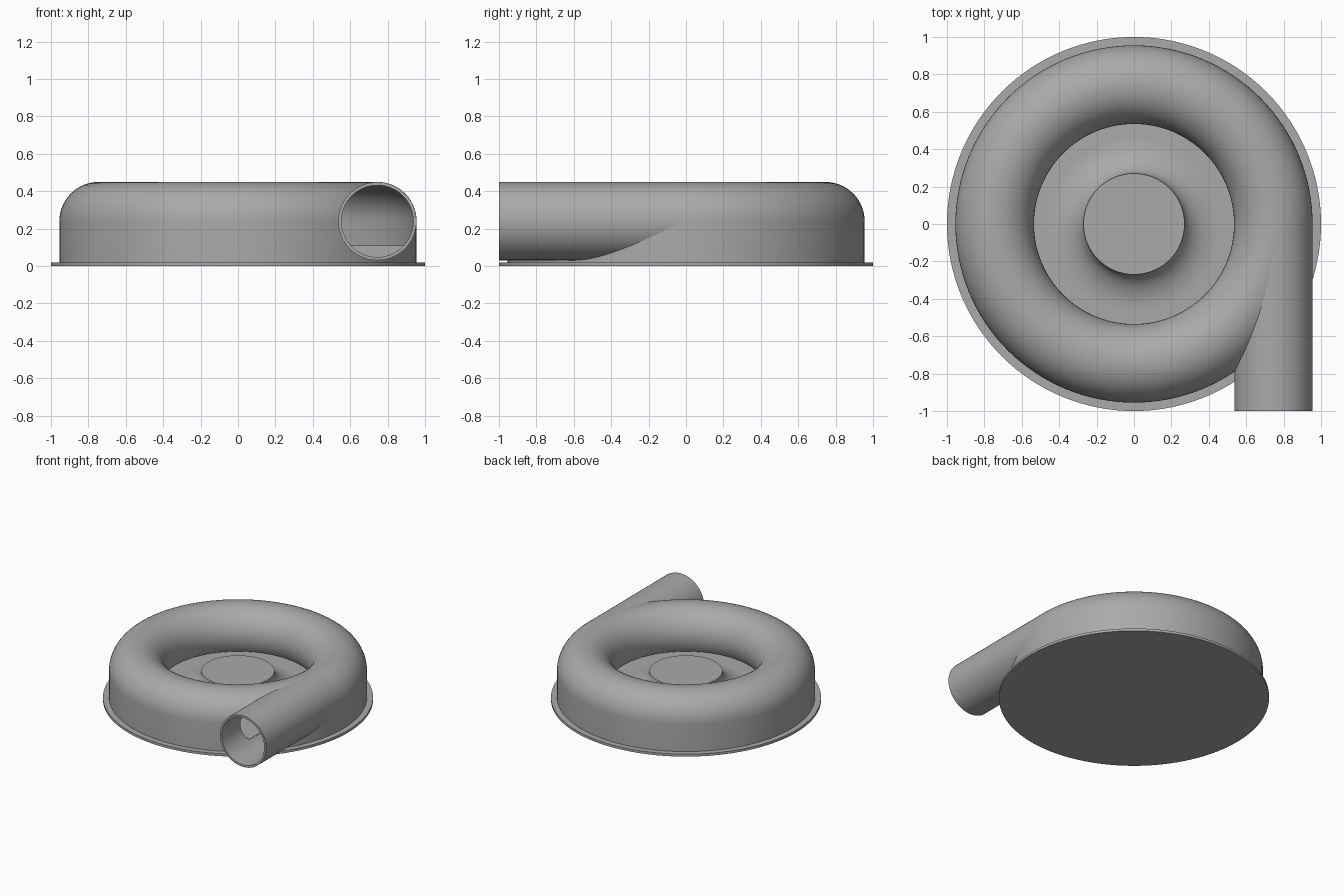
import bpy
import bmesh
from math import sin, cos, pi, radians

cube = bpy.data.objects.get("Cube")
if cube:
    bpy.data.objects.remove(cube, do_unlink=True)

metal = bpy.data.materials.new("grey metal")
metal.use_nodes = True
metal.diffuse_color = (0.4, 0.4, 0.4, 1)
metal.node_tree.nodes["Principled BSDF"].inputs["Base Color"].default_value = (0.4, 0.4, 0.4, 1)

RING, MID, TUBE, WALL = 0.745, 0.24, 0.21, 0.016   # ring radius, tube height, tube radius, wall
FLOOR, FLANGE_TOP, HUB_R, HUB_TOP = 0.11, 0.02, 0.27, 0.235
INNER = TUBE - WALL


def arc(radius, start, end, steps=32):
    """Points of the tube cross-section between two angles in degrees."""
    angles = [radians(start + (end - start) * i / steps) for i in range(steps + 1)]
    return [(RING + radius * cos(a), MID + radius * sin(a)) for a in angles]


def finish(name, bm):
    bmesh.ops.remove_doubles(bm, verts=bm.verts, dist=0.0001)
    bmesh.ops.recalc_face_normals(bm, faces=bm.faces)
    mesh = bpy.data.meshes.new(name)
    bm.to_mesh(mesh)
    bm.free()
    obj = bpy.data.objects.new(name, mesh)
    mesh.materials.append(metal)
    bpy.context.collection.objects.link(obj)
    return obj


def lathe(name, profile, segments=128):
    """Revolve a closed (radius, height) outline about z."""
    bm = bmesh.new()
    rings = [[bm.verts.new((r * cos(2 * pi * s / segments), r * sin(2 * pi * s / segments), z))
              for s in range(segments)] if r > 0 else [bm.verts.new((0, 0, z))] * segments
             for r, z in profile]
    for a, b in zip(rings, rings[1:] + rings[:1]):
        for s in range(segments):
            t = (s + 1) % segments
            corners = list(dict.fromkeys((a[s], a[t], b[t], b[s])))
            if len(corners) > 2:
                bm.faces.new(corners)
    return finish(name, bm)


def pipe(name, outer, inner, y0, y1, segments=96):
    """Straight round pipe along y; solid when inner is zero."""
    bm = bmesh.new()

    def loop(r, y):
        return [bm.verts.new((RING + r * cos(2 * pi * s / segments), y,
                              MID + r * sin(2 * pi * s / segments))) for s in range(segments)]

    loops = [loop(outer, y0), loop(outer, y1)]
    if inner:
        loops += [loop(inner, y1), loop(inner, y0)]
    else:
        for end in loops:
            bm.faces.new(end)
    pairs = zip(loops, loops[1:] + loops[:1]) if inner else [loops]
    for a, b in pairs:
        for s in range(segments):
            t = (s + 1) % segments
            bm.faces.new((a[s], a[t], b[t], b[s]))
    return finish(name, bm)


def subtract(obj, cutter):
    mod = obj.modifiers.new("cut", "BOOLEAN")
    mod.operation = "DIFFERENCE"
    mod.solver = "EXACT"
    mod.object = cutter
    bpy.context.view_layer.update()
    depsgraph = bpy.context.evaluated_depsgraph_get()
    result = bpy.data.meshes.new_from_object(obj.evaluated_get(depsgraph))
    obj.modifiers.clear()
    obj.data = result
    bpy.data.objects.remove(cutter, do_unlink=True)


# Mounting flange under the casing
flange = lathe("base_flange", [(0, 0), (1, 0), (1, FLANGE_TOP), (0, FLANGE_TOP)])

# Casing: hub with flared foot, inner floor, hollow ring with an inlet lip
FLARE = 0.2
flare = [(HUB_R + FLARE * (1 - cos(a)), HUB_TOP - (HUB_TOP - FLOOR) * sin(a))
         for a in [pi / 2 * i / 14 for i in range(15)]]
LIP = 212
casing = lathe("volute_casing",
               [(0, HUB_TOP)] + flare + [(RING + INNER, FLOOR)]
               + arc(INNER, 0, LIP) + arc(TUBE, LIP, 0)
               + [(RING + TUBE, 0.01), (0, 0.01)])

# Tangential outlet pipe, opened into the ring
outlet = pipe("outlet_pipe", TUBE - 0.001, INNER - 0.002, -1, 0)
subtract(casing, pipe("outlet_bore", INNER - 0.001, 0, -1.1, 0))
cavity = lathe("ring_cavity", [(0.5, FLOOR - 0.003), (RING + INNER + 0.003, FLOOR - 0.003)]
               + arc(INNER + 0.003, 0, LIP))
subtract(outlet, cavity)

for obj in (flange, casing, outlet):
    bpy.ops.object.select_all(action="DESELECT")
    obj.select_set(True)
    bpy.context.view_layer.objects.active = obj
    bpy.ops.object.shade_smooth_by_angle(angle=radians(35))
